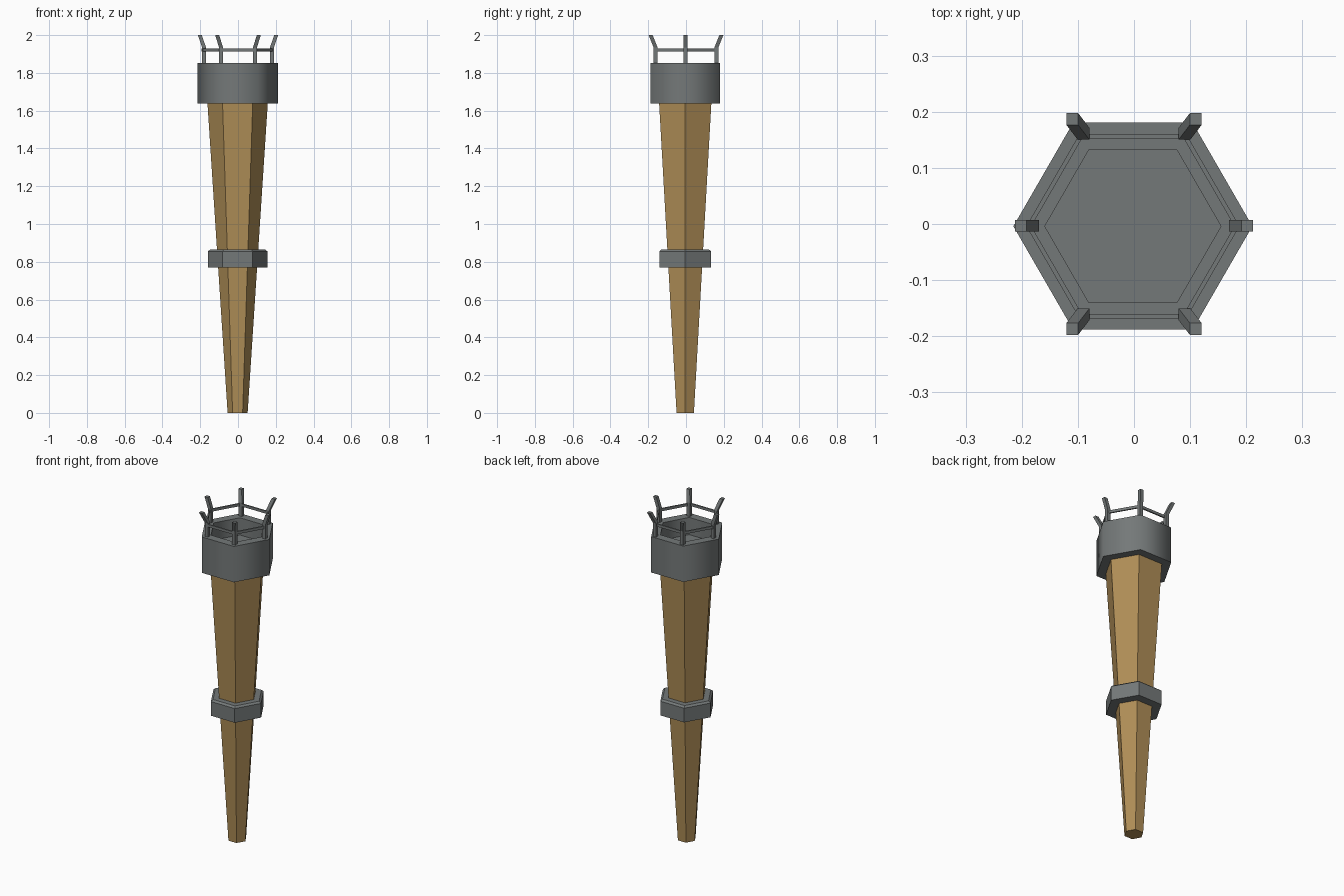
import bpy, bmesh, math
from mathutils import Vector

if "Cube" in bpy.data.objects:
    bpy.data.objects.remove(bpy.data.objects["Cube"])

CX, CY = -0.002, -0.004  # axis of the hexagonal parts


def material(name, rgb):
    m = bpy.data.materials.new(name)
    m.diffuse_color = (*rgb, 1)
    m.use_nodes = True
    m.node_tree.nodes["Principled BSDF"].inputs["Base Color"].default_value = m.diffuse_color
    return m


wood = material("wood", (0.43, 0.27, 0.095))
iron = material("dark iron", (0.175, 0.19, 0.19))


def finish(bm, name, mat):
    bmesh.ops.recalc_face_normals(bm, faces=bm.faces)
    me = bpy.data.meshes.new(name)
    bm.to_mesh(me)
    bm.free()
    me.materials.append(mat)
    ob = bpy.data.objects.new(name, me)
    bpy.context.collection.objects.link(ob)
    return ob


def loft(bm, rings, closed=False):
    """Skin a list of vertex rings, capping the ends unless closed."""
    n = len(rings[0])
    vr = [[bm.verts.new(p) for p in r] for r in rings]
    pairs = list(zip(vr, vr[1:])) + ([(vr[-1], vr[0])] if closed else [])
    for a, b in pairs:
        for i in range(n):
            j = (i + 1) % n
            bm.faces.new((a[i], a[j], b[j], b[i]))
    if not closed:
        bm.faces.new(vr[0])
        bm.faces.new(vr[-1])


def hex_part(name, profile, mat, closed=False):
    """Six-sided lathe of (radius, z) points."""
    bm = bmesh.new()
    rings = [[(CX + r * math.cos(k * math.pi / 3), CY + r * math.sin(k * math.pi / 3), z)
              for k in range(6)] for r, z in profile]
    loft(bm, rings, closed)
    return finish(bm, name, mat)


# Tapered handle
hex_part("handle", [(0.053, 0), (0.161, 1.66)], wood)

# Grip band with a small sloped top
hex_part("grip_band", [(0.09, 0.77), (0.158, 0.77), (0.158, 0.855),
                       (0.145, 0.865), (0.09, 0.865)], iron, closed=True)

# Hollow head cup, softly shaded round the sides
cup = hex_part("head_cup", [(0.213, 1.638), (0.213, 1.853), (0.157, 1.853),
                            (0.157, 1.75)], iron)
for p in cup.data.polygons:
    p.use_smooth = True
bpy.context.view_layer.objects.active = cup
cup.select_set(True)
bpy.ops.object.shade_smooth_by_angle(angle=math.radians(65))
cup.select_set(False)

# Thin basket ring
hex_part("basket_ring", [(0.181, 1.912), (0.19, 1.912), (0.19, 1.928),
                         (0.181, 1.928)], iron, closed=True)

# Six prongs bending outward
h = 0.0105
bases = [((sx * 0.09, sy * 0.161), (sx * 0.11, sy * 0.187)) for sx in (-1, 1) for sy in (-1, 1)]
bases += [((sx * 0.18, -0.003), (sx * 0.202, -0.003)) for sx in (-1, 1)]
for i, (lo, hi) in enumerate(bases):
    bm = bmesh.new()
    rings = [[(x + dx * h, y + dy * h, z) for dx, dy in ((-1, -1), (1, -1), (1, 1), (-1, 1))]
             for (x, y), z in ((lo, 1.845), (lo, 1.935), (hi, 2.0))]
    loft(bm, rings)
    finish(bm, f"prong_{i + 1}", iron)
